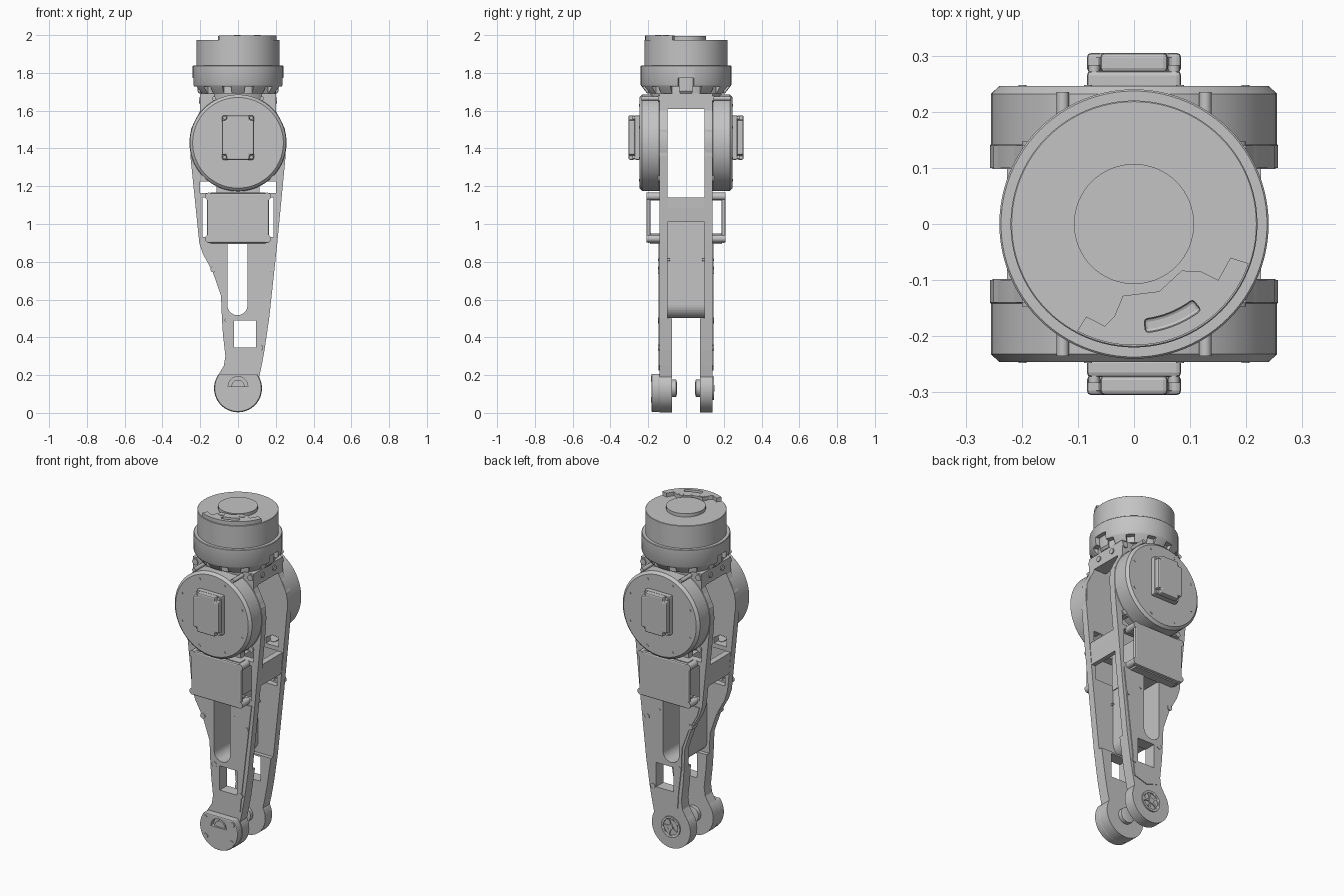
import bpy, bmesh
from math import sin, cos, pi, radians

cube = bpy.data.objects.get("Cube")
if cube:
    bpy.data.objects.remove(cube)

metal = bpy.data.materials.new("grey_metal")
metal.use_nodes = True
GREY = (0.55, 0.55, 0.55, 1)
metal.diffuse_color = GREY
metal.node_tree.nodes["Principled BSDF"].inputs["Base Color"].default_value = GREY


def finish(name, bm, bevel=0, smooth=False):
    """Turn a bmesh into a named object with optional bevel."""
    bmesh.ops.recalc_face_normals(bm, faces=bm.faces)
    me = bpy.data.meshes.new(name)
    bm.to_mesh(me)
    bm.free()
    me.materials.append(metal)
    ob = bpy.data.objects.new(name, me)
    bpy.context.collection.objects.link(ob)
    if bevel:
        m = ob.modifiers.new("bevel", "BEVEL")
        m.width, m.segments, m.limit_method = bevel, 2, "ANGLE"
        m.angle_limit = radians(50)
    if smooth:
        bpy.ops.object.select_all(action="DESELECT")
        ob.select_set(True)
        bpy.context.view_layer.objects.active = ob
        bpy.ops.object.shade_smooth_by_angle(angle=radians(30))
    return ob


def prism(name, pts, a, b, axis="y", bevel=0):
    """Extrude an outline from a to b along y (outline in xz) or z (outline in xy)."""
    bm = bmesh.new()
    put = (lambda p, h: (p[0], h, p[1])) if axis == "y" else (lambda p, h: (p[0], p[1], h))
    lo = [bm.verts.new(put(p, a)) for p in pts]
    hi = [bm.verts.new(put(p, b)) for p in pts]
    bm.faces.new(lo)
    bm.faces.new(hi)
    for i in range(len(pts)):
        j = (i + 1) % len(pts)
        bm.faces.new((lo[i], lo[j], hi[j], hi[i]))
    return finish(name, bm, bevel)


def rect(x0, x1, z0, z1):
    return [(x0, z0), (x1, z0), (x1, z1), (x0, z1)]


def arc(cx, cz, r, start, end, n=24):
    return [(cx + r * cos(radians(start + (end - start) * i / n)),
             cz + r * sin(radians(start + (end - start) * i / n))) for i in range(n + 1)]


def lathe(name, profile, axis="z", x=0, y=0, z=0, sign=1, n=64):
    """Spin (radius, height) points about an axis through the given centre."""
    bm = bmesh.new()
    rings = []
    for r, h in profile:
        ring = []
        for i in range(n):
            u, v = r * cos(2 * pi * i / n), r * sin(2 * pi * i / n)
            co = (x + u, y + v, z + h) if axis == "z" else (x + u, sign * h, z + v)
            ring.append(bm.verts.new(co))
        rings.append(ring)
    for a, b in zip(rings, rings[1:]):
        for i in range(n):
            j = (i + 1) % n
            bm.faces.new((a[i], a[j], b[j], b[i]))
    bm.faces.new(rings[0])
    bm.faces.new(rings[-1])
    return finish(name, bm, 0, True)


def stud(name, x, z, r, h0, h1, sign):
    lathe(name, [(r, h0), (r, h1)], "y", x=x, z=z, sign=sign, n=16)


def cut(ob, cutters):
    """Subtract the cutters, bake the result and drop the cutters."""
    for c in cutters:
        c.hide_render = True
        m = ob.modifiers.new("cut", "BOOLEAN")
        m.operation, m.solver, m.object = "DIFFERENCE", "EXACT", c
    dg = bpy.context.evaluated_depsgraph_get()
    baked = bpy.data.meshes.new_from_object(ob.evaluated_get(dg))
    ob.modifiers.clear()
    ob.data = baked
    for c in cutters:
        bpy.data.objects.remove(c)


MOTOR_Z, FOOT_Z = 1.43, 0.13
SLOT = arc(-0.003, 0.57, 0.053, 180, 360, 16) + [(0.05, 0.9), (-0.056, 0.9)]
LOWER_WINDOW = rect(-0.02, 0.095, 0.345, 0.49)


def cutters(*holes):
    return [prism("window_cutter", h, -0.4, 0.4) for h in holes]


# Leg outline pieces, shared by the plates and the fork
left_low = [(-0.085, 0.5), (-0.09, 0.62), (-0.135, 0.75), (-0.185, 0.84)]
foot_curve = [(-0.08, 0.42), (-0.067, 0.3), (-0.075, 0.25)] + arc(0, FOOT_Z, 0.127, 142, 388, 40) + \
             [(0.125, 0.25), (0.14, 0.33)]
top_curve = [(0.165, 0.5), (0.208, 0.9), (0.252, 1.36), (0.25, 1.5), (0.2, 1.6), (0.2, 1.69),
             (-0.2, 1.69), (-0.2, 1.6), (-0.25, 1.5), (-0.252, 1.36), (-0.205, 0.9)]
plate_outline = foot_curve + top_curve + left_low[::-1]
cover_outline = [(-0.045, 0.25), (0.03, 0.225), (0.115, 0.25), (0.125, 0.36), (0.19, 0.9), (-0.19, 0.89),
                 (-0.175, 0.84), (-0.12, 0.74), (-0.075, 0.62), (-0.07, 0.5), (-0.05, 0.33)]

for side, s in (("front", -1), ("back", 1)):
    # Side plates of the leg, thicker in the lower fork
    plate = prism(side + "_leg_plate", plate_outline, s * 0.098, s * 0.14)
    cut(plate, cutters(SLOT, LOWER_WINDOW, rect(-0.188, 0.188, 0.93, 1.14),
                       rect(-0.2, -0.115, 1.165, 1.225), rect(0.115, 0.2, 1.165, 1.225)))
    fork = prism(side + "_fork_inner", foot_curve + [(0.165, 0.5), (-0.085, 0.5)], s * 0.075, s * 0.1)
    cut(fork, cutters(LOWER_WINDOW))
    cover = prism(side + "_leg_cover", cover_outline, s * 0.138, s * 0.145)
    cut(cover, cutters(SLOT, LOWER_WINDOW))
    for x, z in ((-0.13, 0.76), (-0.055, 0.49), (0.155, 0.75), (0.117, 0.345)):
        stud(side + "_cover_screw", x, z, 0.016, 0.1, 0.148, s)

    # Joint motor with its screws and mounting lugs
    lathe(side + "_joint_motor", [(0.257, 0.1), (0.257, 0.14), (0.255, 0.142), (0.255, 0.232), (0.24, 0.246)],
          "y", z=MOTOR_Z, sign=s, n=96)
    for i in range(8):
        a = radians(22.5 + 45 * i)
        stud(side + "_motor_screw", 0.215 * cos(a), MOTOR_Z + 0.215 * sin(a), 0.007, 0.24, 0.248, s)
    for x in (-1, 1):
        stud(side + "_upper_lug", x * 0.182, 1.665, 0.018, 0.1, 0.147, s)
        stud(side + "_inner_lug", x * 0.127, 1.665, 0.011, 0.14, 0.235, s)
        stud(side + "_lower_lug", x * 0.188, 1.24, 0.016, 0.1, 0.147, s)

    # Motor cap: notched base with a raised chamfered lid
    prism(side + "_cap_base", rect(-0.084, 0.084, 1.34, 1.575), s * 0.24, s * 0.273, bevel=0.008)
    prism(side + "_cap_lid", [(-0.084, 1.365), (-0.06, 1.365), (-0.06, 1.34), (0.06, 1.34), (0.06, 1.365),
                              (0.084, 1.365), (0.084, 1.55), (0.06, 1.55), (0.06, 1.575), (-0.06, 1.575),
                              (-0.06, 1.55), (-0.084, 1.55)], s * 0.27, s * 0.305, bevel=0.008)
    for x in (-0.071, 0.071):
        for z in (1.353, 1.562):
            stud(side + "_cap_screw", x, z, 0.01, 0.27, 0.283, s)

    # Electronics lid standing clear of the plate on end rails
    prism(side + "_electronics_lid", rect(-0.165, 0.165, 0.9, 1.165), s * 0.187, s * 0.208, bevel=0.008)
    for z0, z1 in ((0.895, 0.95), (1.125, 1.167)):
        prism(side + "_lid_rail", rect(-0.145, 0.145, z0, z1), s * 0.135, s * 0.19)
        for x in (-0.155, 0.155):
            stud(side + "_lid_post", x, (z0 + z1) / 2, 0.02, 0.13, 0.208, s)

    # Ankle bearing inner hub and core screws
    lathe(side + "_ankle_hub", [(0.03, 0.048), (0.046, 0.052), (0.046, 0.08)], "y", z=FOOT_Z, sign=s, n=32)
    stud(side + "_core_screw", 0.075, 0.81, 0.007, 0.085, 0.147, s)

# Tube that lines the long slot between the plates
core = prism("slot_tube", arc(-0.003, 0.57, 0.068, 180, 360, 16) + [(0.065, 0.9), (-0.071, 0.9)], -0.1, 0.1)
cut(core, cutters(SLOT))
prism("inner_electronics", rect(-0.075, 0.07, 0.9, 1.14), -0.1, 0.1)

# Cross bars and top bridges that tie the two plates together
for name, s in (("left", 1), ("right", -1)):
    prism(name + "_cross_bar", [(s * 0.19, 1.01), (s * 0.216, 1.01), (s * 0.223, 1.085), (s * 0.226, 1.14),
                                (s * 0.19, 1.14)], -0.1, 0.1)
    prism(name + "_top_bridge", rect(*sorted((s * 0.12, s * 0.2)), 1.61, 1.69), -0.1, 0.1)
    for y in (-0.055, 0.055):
        bm = bmesh.new()
        bmesh.ops.create_cone(bm, cap_ends=True, segments=16, radius1=0.016, radius2=0.016, depth=0.012)
        for v in bm.verts:
            v.co = (s * 0.2 + v.co.z, y + v.co.x, 1.655 + v.co.y)
        finish(name + "_bridge_screw", bm)

# Front ankle cap, cut flat on top with a half-round opening over a gear
cap = prism("ankle_cap", arc(0, FOOT_Z, 0.125, 142, 398, 40), -0.183, -0.139, bevel=0.006)
cut(cap, [prism("opening_cutter", arc(0, 0.14, 0.052, 0, 180, 20), -0.4, -0.155)])
prism("ankle_gear", arc(0, 0.14, 0.035, 0, 180, 16), -0.172, -0.15)
for x, z in ((-0.09, 0.18), (0.09, 0.18), (-0.085, 0.07), (0.085, 0.07)):
    stud("ankle_cap_screw", x, z, 0.015, 0.14, 0.186, -1)

# Back ankle bearing: ring, spokes and centre
ring = lathe("ankle_ring", [(0.062, 0.138), (0.062, 0.147)], "y", z=FOOT_Z)
cut(ring, [lathe("ring_cutter", [(0.048, 0.1), (0.048, 0.2)], "y", z=FOOT_Z)])
stud("ankle_centre", 0, FOOT_Z, 0.017, 0.138, 0.15, 1)
for i in range(5):
    a = 2 * pi * i / 5
    dx, dz = cos(a), sin(a)
    prism("ankle_spoke", [(r * dx - w * dz, FOOT_Z + r * dz + w * dx)
                          for r, w in ((0.01, -0.006), (0.052, -0.006), (0.052, 0.006), (0.01, 0.006))],
          0.138, 0.146)

# Top motor: neck, flared ring with notches, drum and output disc
lathe("top_neck", [(0.185, 1.66), (0.19, 1.7), (0.2, 1.74)])
base = lathe("top_ring", [(0.205, 1.69), (0.236, 1.73), (0.24, 1.738), (0.24, 1.837), (0.237, 1.84)], n=96)
notches = [(30 * i + 15, 6, 0.205, 1.727) for i in range(12)] + [(0, 10, 0.215, 1.772), (180, 10, 0.215, 1.772)]
cut(base, [prism("notch_cutter", arc(0, 0, 0.3, a - h, a + h, 4) + arc(0, 0, r, a + h, a - h, 4), 1.65, top, "z")
           for a, h, r, top in notches])
lathe("top_drum", [(0.22, 1.83), (0.22, 1.973), (0.218, 1.975)], n=96)
lathe("output_disc", [(0.107, 1.97), (0.107, 1.995)])

# Curved clip on the drum, with a pocket and two bosses
clip = prism("drum_clip", arc(0, 0, 0.216, 242, 341, 24) +
             [(0.172, -0.06), (0.15, -0.1), (0.12, -0.085), (0.085, -0.083), (0.045, -0.12), (-0.02, -0.128),
              (-0.035, -0.165), (-0.052, -0.182), (-0.085, -0.165)], 1.97, 1.998, "z")
pocket = arc(0, 0, 0.195, 276, 308, 10) + arc(0, 0, 0.17, 308, 276, 10)
cut(clip, [prism("pocket_cutter", pocket, 1.985, 2.1, "z", bevel=0.006)])
for x, y in ((-0.003, -0.148), (0.103, -0.106)):
    lathe("clip_boss", [(0.017, 1.99), (0.017, 2.0)], x=x, y=y, n=24)
